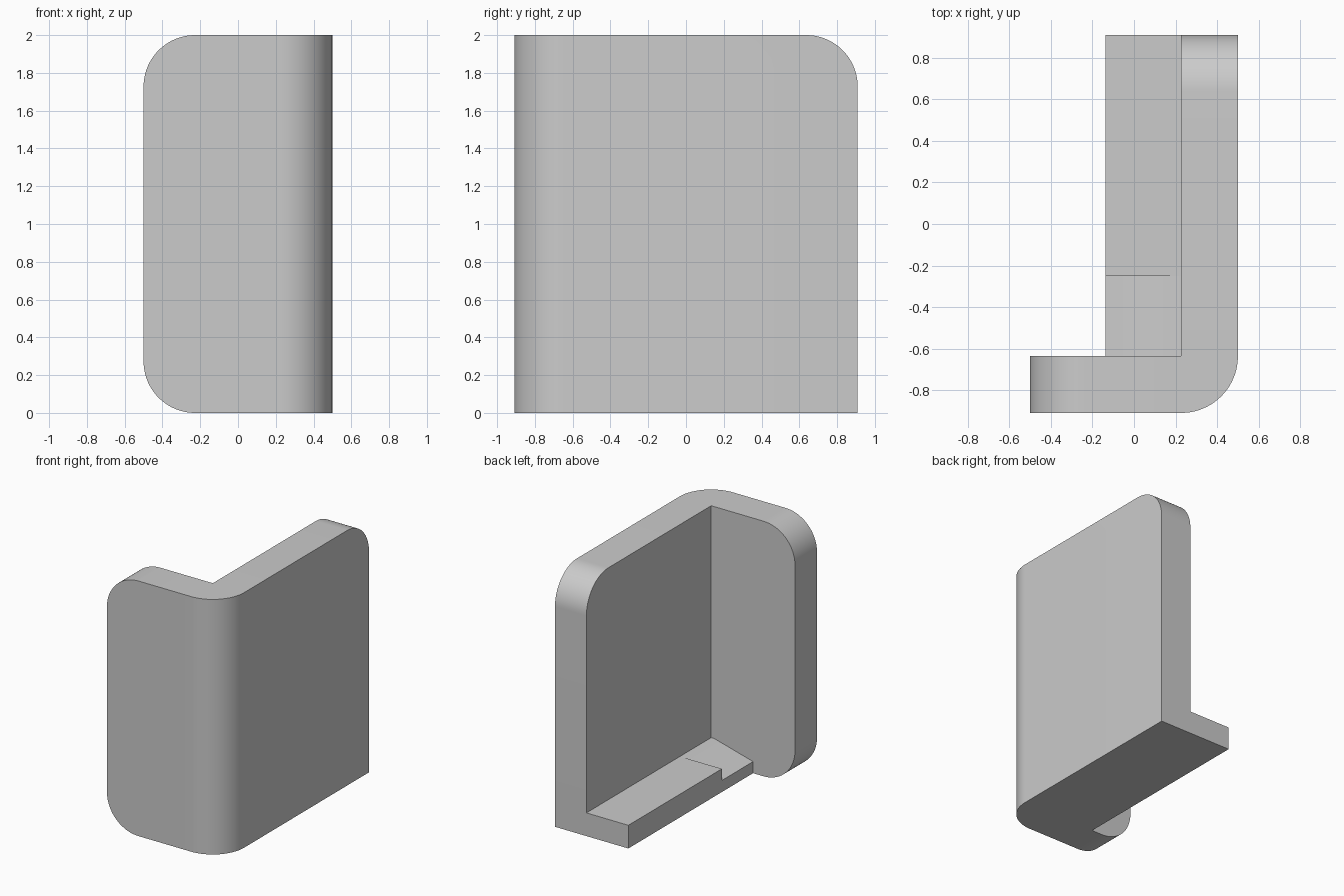
import bpy, bmesh, math

cube = bpy.data.objects.get("Cube")
if cube:
    bpy.data.objects.remove(cube, do_unlink=True)

U = 1 / 11                      # design unit
HX, HY, H = 0.5, 10 * U, 2.0    # half width, half depth, height
T = 3 * U                       # wall thickness and corner radius

grey = bpy.data.materials.new("plain_grey")
grey.use_nodes = True
colour = (0.6, 0.6, 0.6, 1)
grey.diffuse_color = colour
grey.node_tree.nodes["Principled BSDF"].inputs["Base Color"].default_value = colour


def prism(points, sweep):
    """Closed solid made by sweeping a flat outline."""
    bm = bmesh.new()
    face = bm.faces.new([bm.verts.new(p) for p in points])
    new = bmesh.ops.extrude_face_region(bm, geom=[face])["geom"]
    bmesh.ops.translate(bm, vec=sweep, verts=[v for v in new if isinstance(v, bmesh.types.BMVert)])
    bmesh.ops.recalc_face_normals(bm, faces=bm.faces[:])
    return bm


def finish(bm, name):
    mesh = bpy.data.meshes.new(name)
    bm.to_mesh(mesh)
    bm.free()
    mesh.materials.append(grey)
    ob = bpy.data.objects.new(name, mesh)
    bpy.context.collection.objects.link(ob)
    bpy.ops.object.select_all(action="DESELECT")
    ob.select_set(True)
    bpy.context.view_layer.objects.active = ob
    bpy.ops.object.shade_smooth_by_angle(angle=math.radians(30))
    return ob


# L-shaped wall: front panel and side panel in one piece
inner_x, inner_y = HX - T, -HY + T
outline = [(-HX, -HY), (HX, -HY), (HX, HY), (inner_x, HY), (inner_x, inner_y), (-HX, inner_y)]
wall = prism([(x, y, 0) for x, y in outline], (0, 0, H))


def is_rounded(edge):
    a, b = (v.co for v in edge.verts)
    mid = (a + b) / 2

    def on(axis, value):
        return abs(a[axis] - value) < 1e-4 and abs(b[axis] - value) < 1e-4

    outer_corner = on(0, HX) and on(1, -HY)
    panel_ends = on(0, -HX) and abs(mid.z - H / 2) > H / 4
    side_top = on(1, HY) and on(2, H)
    return outer_corner or panel_ends or side_top


bmesh.ops.bevel(wall, geom=[e for e in wall.edges if is_rounded(e)], offset=T,
                offset_type="OFFSET", segments=20, profile=0.5, affect="EDGES")
finish(wall, "corner_wall")

# Ledge along the foot of the side panel; its front part slopes down
ledge_x, step_y, ridge_x = HX - 7 * U, -0.25, 0.2
high, low = 2 * U, U


def ledge(name, y0, y1, edge_height):
    profile = [(ledge_x, 0), (inner_x, 0), (inner_x, high), (ridge_x, high), (ledge_x, edge_height)]
    finish(prism([(x, y0, z) for x, z in profile], (0, y1 - y0, 0)), name)


ledge("flat_ledge", step_y, HY, high)
ledge("sloped_ledge", inner_y, step_y, low)
